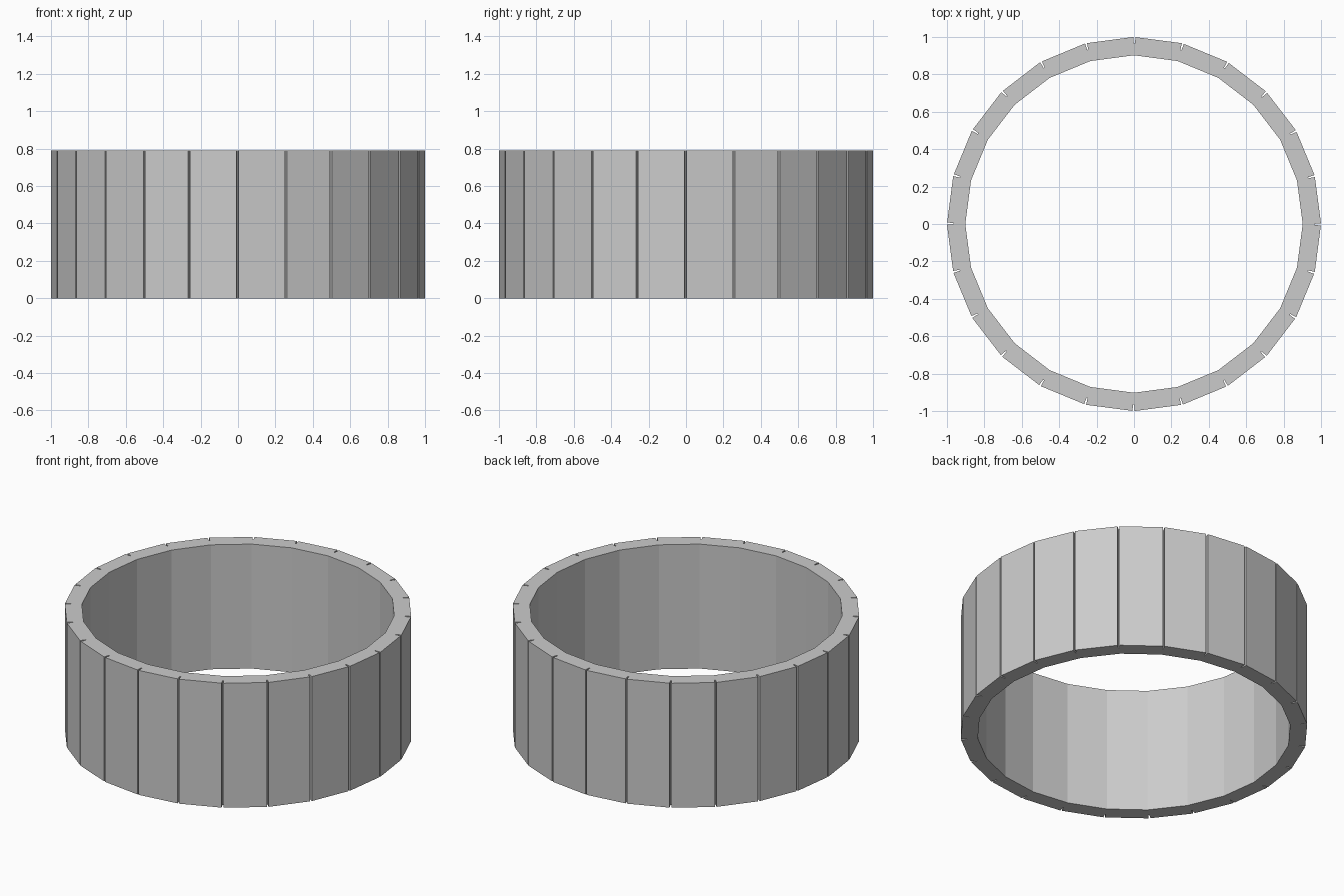
import bpy, bmesh
from math import radians, cos, sin

if "Cube" in bpy.data.objects:
    bpy.data.objects.remove(bpy.data.objects["Cube"])

SIDES, R_OUT, R_IN, HEIGHT = 24, 1.0, 0.902, 0.79
GROOVE_DEPTH = 0.036


def rotated(point, angle):
    x, y = point
    return x * cos(angle) - y * sin(angle), x * sin(angle) + y * cos(angle)


# one groove profile (radial, tangential), repeated at every corner of the ring
slot = [(R_OUT - 0.001, -0.008), (R_OUT - GROOVE_DEPTH, -0.005),
        (R_OUT - GROOVE_DEPTH, 0.001), (R_OUT, 0.003)]

bm = bmesh.new()


def column(x, y):
    return bm.verts.new((x, y, 0)), bm.verts.new((x, y, HEIGHT))


outer, inner = [], []
for i in range(SIDES):
    a = radians(360 / SIDES * i)
    outer.append([column(*rotated(p, a)) for p in slot])
    inner.append(column(*rotated((R_IN, 0), a)))


def wall(p, q):
    bm.faces.new((p[0], q[0], q[1], p[1]))


# outer staves, groove walls, inner wall and the flat rims
for i in range(SIDES):
    j = (i + 1) % SIDES
    s, n = outer[i], outer[j]
    for k in range(3):
        wall(s[k], s[k + 1])
    wall(s[3], n[0])
    wall(inner[j], inner[i])
    # rim section from the groove floor of one corner to the next
    edge = [s[2], s[3], n[0], n[1], inner[j], inner[i]]
    bm.faces.new([c[1] for c in edge])
    bm.faces.new([c[0] for c in reversed(edge)])
    floor = [s[1], s[2], inner[i]]
    bm.faces.new([c[1] for c in floor])
    bm.faces.new([c[0] for c in reversed(floor)])

bmesh.ops.recalc_face_normals(bm, faces=bm.faces[:])
mesh = bpy.data.meshes.new("grooved_ring")
bm.to_mesh(mesh)
bm.free()
ring = bpy.data.objects.new("grooved_ring", mesh)
bpy.context.collection.objects.link(ring)
